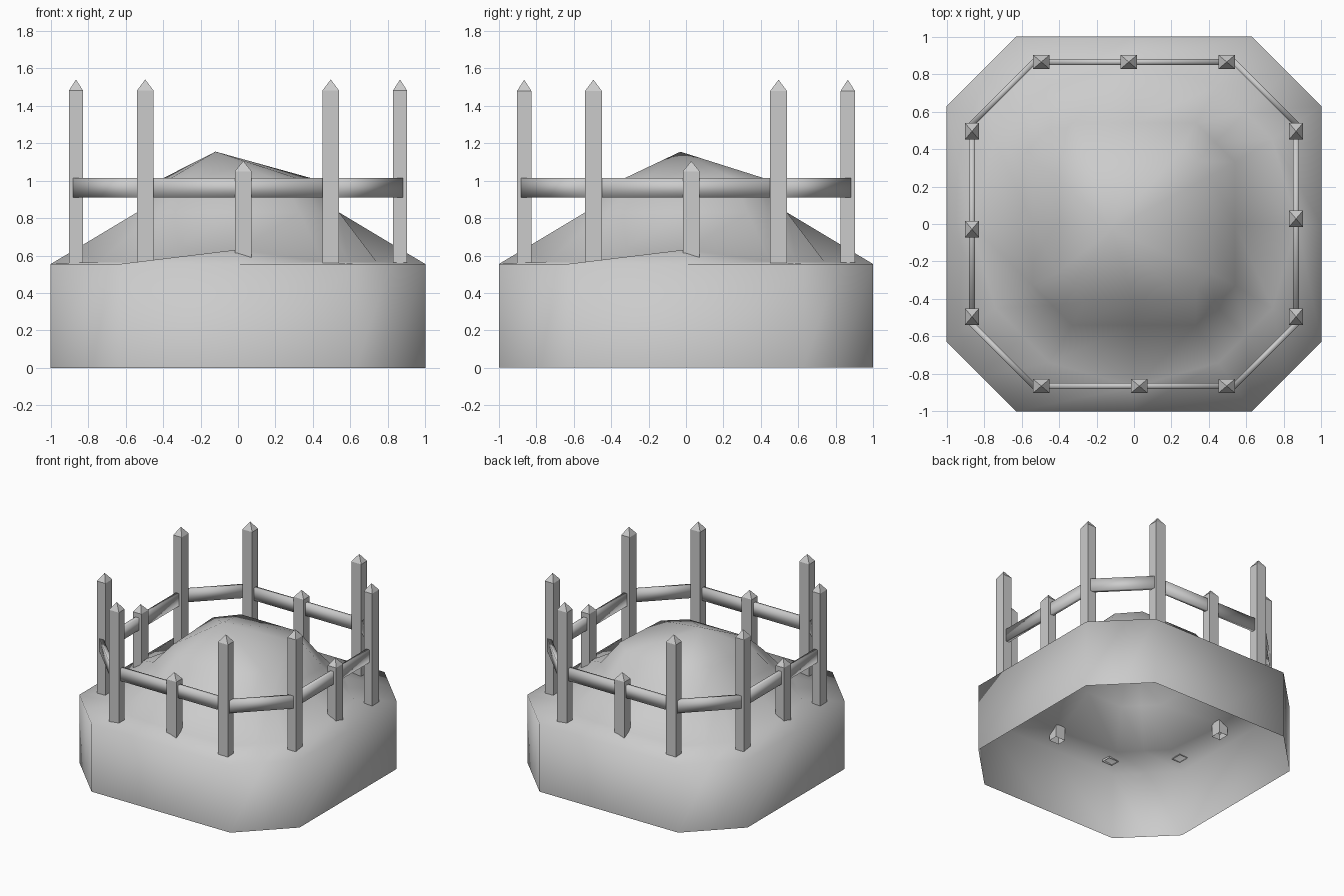
import bpy, bmesh, math
from mathutils import Matrix, Vector

if "Cube" in bpy.data.objects:
    bpy.data.objects.remove(bpy.data.objects["Cube"])


def make_object(name, bm, angle=None):
    bmesh.ops.recalc_face_normals(bm, faces=bm.faces[:])
    me = bpy.data.meshes.new(name)
    bm.to_mesh(me)
    bm.free()
    ob = bpy.data.objects.new(name, me)
    bpy.context.collection.objects.link(ob)
    if angle:
        bpy.ops.object.select_all(action='DESELECT')
        ob.select_set(True)
        bpy.context.view_layer.objects.active = ob
        bpy.ops.object.shade_smooth_by_angle(angle=math.radians(angle))
    return ob


def ring(a, c, z_corner, a_mid=None, z_mid=None):
    """Octagon with edge midpoints: a = half width, c = half side length."""
    d = (a + c) / 2
    quarter = [(a_mid or a, 0, z_corner if z_mid is None else z_mid),
               (a, c, z_corner), (d, d, z_corner), (c, a, z_corner)]
    return [Matrix.Rotation(k * math.pi / 2, 3, 'Z') @ Vector(p)
            for k in range(4) for p in quarter]


def loft(bm, lower, upper):
    n = len(lower)
    for i in range(n):
        bm.faces.new((lower[i], lower[(i + 1) % n], upper[(i + 1) % n], upper[i]))


# Octagonal wall with the faceted mound on top, open underneath;
# the mound's foot is pulled in at the corners, leaving flat ledges there
bm = bmesh.new()
crown = ring(0.41, 0.26, 0.995)
for p in crown:
    p.z += 0.05 * p.y
profile = [ring(1, 0.63, 0), ring(1, 0.63, 0.555),
           ring(0.74, 0.45, 0.567, 0.87, 0.632), ring(0.54, 0.33, 0.83), crown]
loops = [[bm.verts.new(p) for p in r] for r in profile]
for lo, hi in zip(loops, loops[1:]):
    loft(bm, lo, hi)
peak = bm.verts.new((-0.12, -0.03, 1.155))
for i in range(16):
    bm.faces.new((loops[-1][i], loops[-1][(i + 1) % 16], peak))
make_object("mound_base", bm, 89)


def post(name, x, y, turn, bottom, shoulder, tip):
    """Square picket with a pyramid point and an open bottom."""
    bm = bmesh.new()
    w, t = 0.045, 0.038
    corners = [(-w, -t), (w, -t), (w, t), (-w, t)]
    lo = [bm.verts.new((u, v, bottom)) for u, v in corners]
    hi = [bm.verts.new((u, v, shoulder)) for u, v in corners]
    loft(bm, lo, hi)
    top = bm.verts.new((0, 0, tip))
    for i in range(4):
        bm.faces.new((hi[i], hi[(i + 1) % 4], top))
    bm.transform(Matrix.Translation((x, y, 0)) @ Matrix.Rotation(turn, 4, 'Z'))
    make_object(name, bm)


def rail(name, x, y, turn, length):
    """Flat plank with softly shaded edges."""
    bm = bmesh.new()
    bmesh.ops.create_cube(bm, size=1, matrix=Matrix.Translation((x, y, 0.962))
                          @ Matrix.Rotation(turn, 4, 'Z')
                          @ Matrix.Diagonal((length, 0.03, 0.103, 1)))
    make_object(name, bm, 120)


# Fence: two tall posts, one short post, a long rail and a corner rail per side
R = 0.865
for k in range(4):
    turn = k * math.pi / 2
    rot = Matrix.Rotation(turn, 3, 'Z')
    for s in (-0.495, 0.495):
        p = rot @ Vector((s, -R, 0))
        post("tall_post", p.x, p.y, turn, 0.555, 1.48, 1.54)
    p = rot @ Vector((0.028, -R, 0))
    post("short_post", p.x, p.y, turn, 0.545, 1.05, 1.105)
    p = rot @ Vector((0, -R, 0))
    rail("side_rail", p.x, p.y, turn, 1.0)
    p = rot @ Vector((0.7, -0.7, 0))
    rail("corner_rail", p.x, p.y, turn + math.pi / 4, 0.485)
